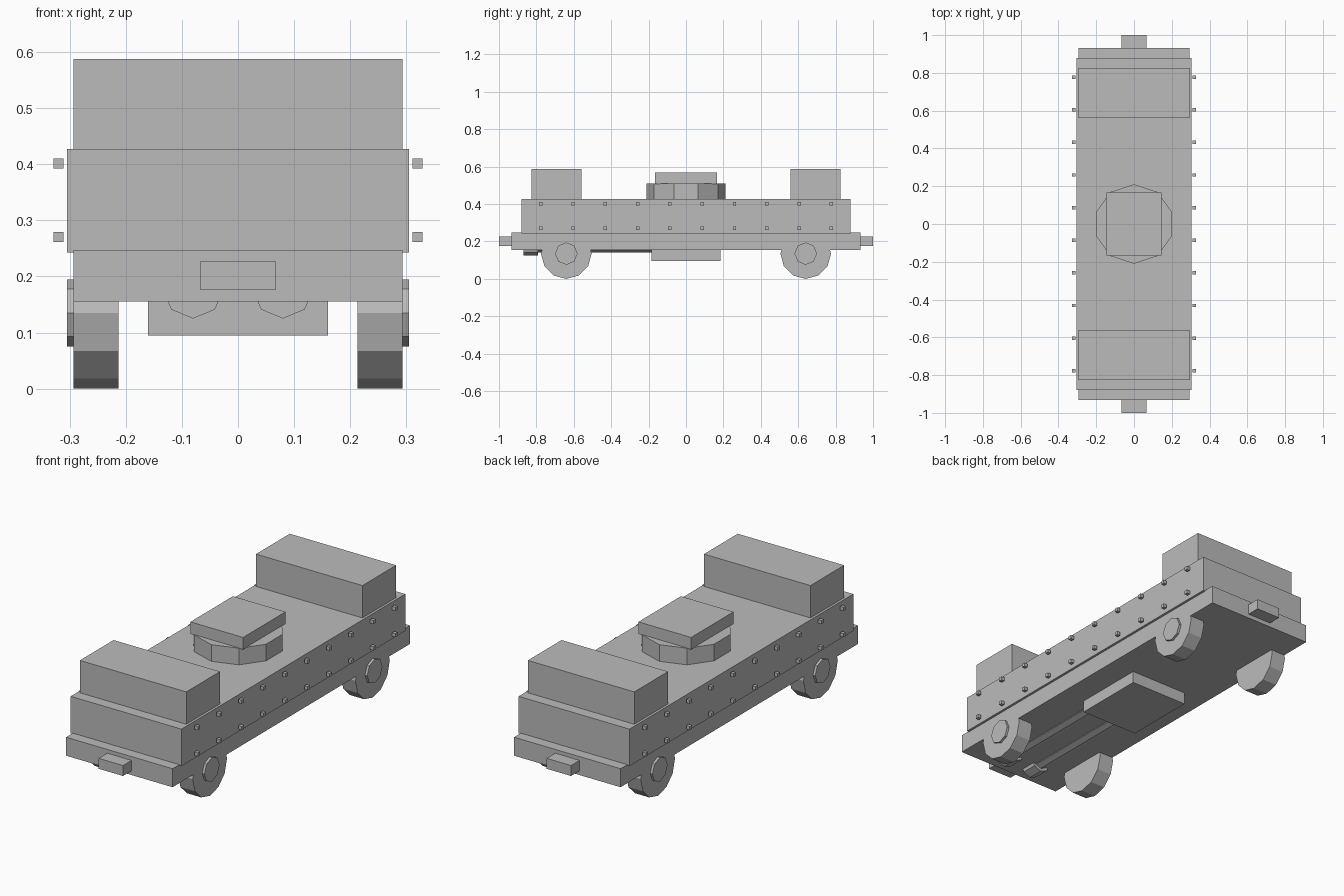
import bpy
from math import pi
from mathutils import Matrix

cube = bpy.data.objects.get("Cube")
if cube:
    bpy.data.objects.remove(cube, do_unlink=True)

grey = bpy.data.materials.new("plain grey")
grey.use_nodes = True
colour = (0.5, 0.5, 0.5, 1)
grey.diffuse_color = colour
grey.node_tree.nodes["Principled BSDF"].inputs["Base Color"].default_value = colour


def finish(name):
    ob = bpy.context.object
    ob.name = name
    ob.data.materials.append(grey)
    return ob


def box(name, x, y, z):
    """Box spanning the given (low, high) ranges."""
    bpy.ops.mesh.primitive_cube_add(size=1)
    ob = finish(name)
    spans = (x, y, z)
    size = [b - a for a, b in spans]
    mid = [(a + b) / 2 for a, b in spans]
    ob.data.transform(Matrix.Translation(mid) @ Matrix.Diagonal((*size, 1)))
    return ob


def prism(name, sides, radius, depth, centre, axis="Z"):
    """Regular prism with one corner up or down (or towards the ends)."""
    bpy.ops.mesh.primitive_cylinder_add(vertices=sides, radius=radius, depth=depth)
    ob = finish(name)
    turn = {
        "X": Matrix.Rotation(pi / 2, 4, "Y") @ Matrix.Rotation(pi / 2, 4, "Z"),
        "Y": Matrix.Rotation(pi / 2, 4, "X"),
        "Z": Matrix.Identity(4),
    }[axis]
    ob.data.transform(Matrix.Translation(centre) @ turn)
    return ob


# Chassis, hull and belly
box("chassis", (-0.293, 0.293), (-0.933, 0.933), (0.155, 0.247))
box("hull", (-0.305, 0.305), (-0.88, 0.88), (0.243, 0.427))
box("belly_box", (-0.16, 0.16), (-0.185, 0.185), (0.095, 0.16))

# Turntable in the middle of the deck
prism("turntable", 10, 0.21, 0.085, (0, 0, 0.4675))
box("turntable_cap", (-0.145, 0.145), (-0.167, 0.167), (0.508, 0.568))

# Deck boxes and couplers at both ends
for end, s in (("front", -1), ("back", 1)):
    box(end + "_deck_box", (-0.293, 0.293), sorted((s * 0.56, s * 0.825)), (0.425, 0.588))
    box(end + "_coupler", (-0.067, 0.067), sorted((s * 0.92, s)), (0.176, 0.228))

for side, s in (("left", 1), ("right", -1)):
    # Wheels with octagonal hubs
    for end, y in (("front", -0.64), ("back", 0.64)):
        prism(f"{end}_{side}_wheel", 12, 0.135, 0.08, (s * 0.253, y, 0.135), "X")
        prism(f"{end}_{side}_hub", 8, 0.06, 0.03, (s * 0.29, y, 0.135), "X")
    # Exhaust pipe with a wider tip
    prism(side + "_pipe", 8, 0.04, 0.63, (s * 0.08, -0.485, 0.18), "Y")
    prism(side + "_pipe_tip", 8, 0.055, 0.08, (s * 0.08, -0.83, 0.18), "Y")
    # Two rows of rivets
    for row, z in (("lower", 0.27), ("upper", 0.401)):
        for i in range(10):
            y = -0.777 + i * 0.1727
            box(f"{side}_{row}_rivet_{i + 1}", sorted((s * 0.311, s * 0.329)),
                (y - 0.009, y + 0.009), (z - 0.009, z + 0.009))
